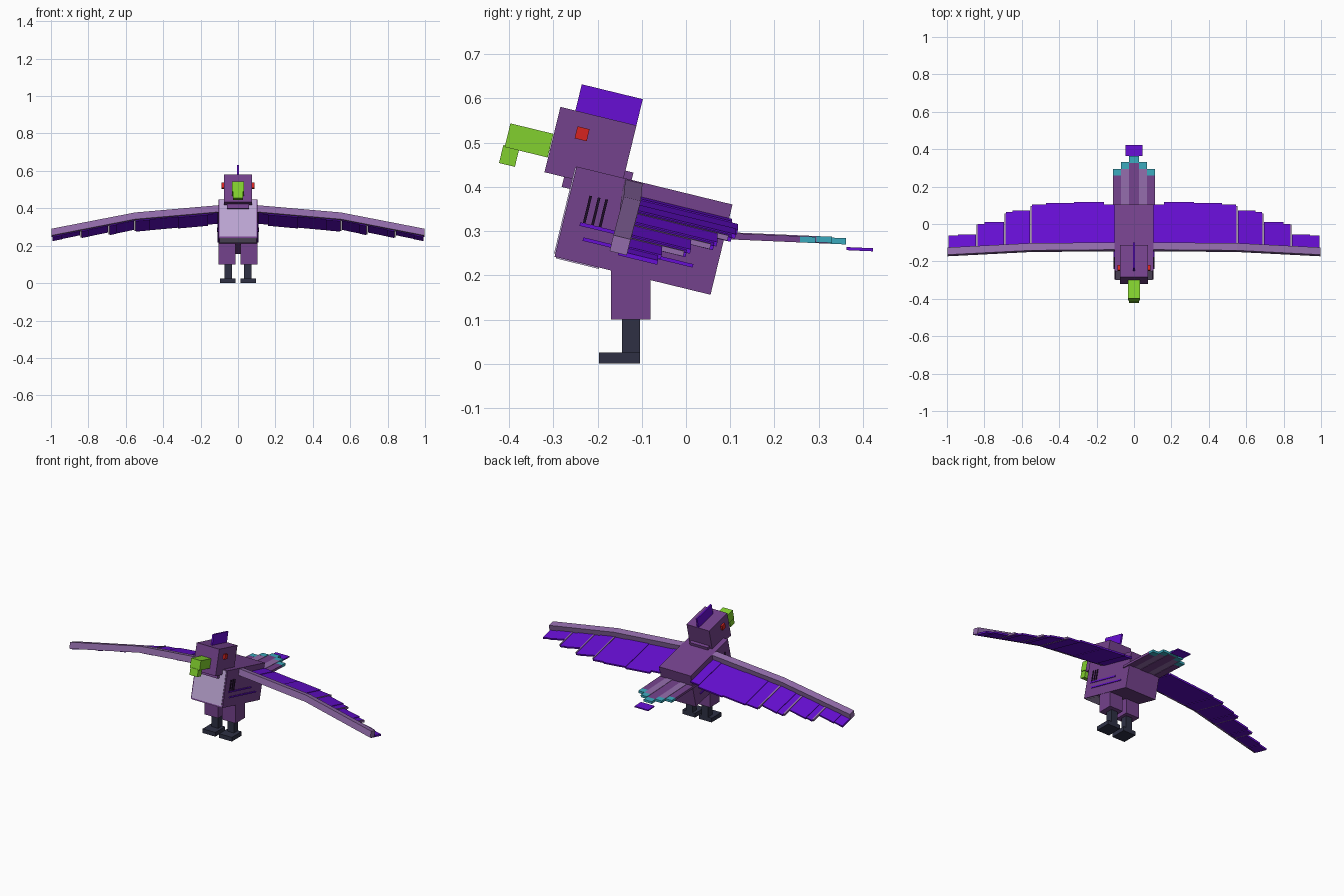
import bpy, bmesh, math
from mathutils import Matrix, Vector

if "Cube" in bpy.data.objects:
    bpy.data.objects.remove(bpy.data.objects["Cube"])

PITCH = math.radians(-13.7)
U = Vector((0, math.cos(PITCH), math.sin(PITCH)))    # rearward along the body
V = Vector((0, -math.sin(PITCH), math.cos(PITCH)))   # upward from the back


def lin(c):
    c /= 255
    return c / 12.92 if c <= 0.04045 else ((c + 0.055) / 1.055) ** 2.4


def material(name, r, g, b):
    m = bpy.data.materials.new(name)
    m.diffuse_color = (lin(r), lin(g), lin(b), 1)
    m.use_nodes = True
    m.node_tree.nodes["Principled BSDF"].inputs["Base Color"].default_value = m.diffuse_color
    return m


PLUM = material("plum", 116, 66, 140)
MAUVE = material("mauve", 146, 108, 170)
VIOLET = material("violet", 103, 14, 212)
LAVENDER = material("lavender", 190, 167, 213)
GREEN = material("beak_green", 130, 208, 46)
RED = material("red", 214, 36, 32)
NAVY = material("navy", 46, 48, 68)
TEAL = material("teal", 58, 168, 188)
BLACK = material("black", 28, 12, 38)


def finish(name, bm, mat, mirror):
    bmesh.ops.recalc_face_normals(bm, faces=bm.faces)
    me = bpy.data.meshes.new(name)
    bm.to_mesh(me)
    bm.free()
    me.materials.append(mat)
    ob = bpy.data.objects.new(name, me)
    bpy.context.collection.objects.link(ob)
    if mirror:
        ob.modifiers.new("mirror", 'MIRROR').use_mirror_merge = False
    return ob


def box(name, centre, size, mat, pitch=PITCH, mirror=False):
    """Box with given centre and size, pitched about x."""
    bm = bmesh.new()
    mtx = Matrix.Translation(centre) @ Matrix.Rotation(pitch, 4, 'X') @ Matrix.Diagonal((*size, 1))
    bmesh.ops.create_cube(bm, size=1, matrix=mtx)
    return finish(name, bm, mat, mirror)


def beam(name, a, b, la, lb, height, mat):
    """Mirrored bar from a to b; la and lb give (front, back) reach along U."""
    bm = bmesh.new()
    rings = []
    for p, (f, r) in ((a, la), (b, lb)):
        rings.append([bm.verts.new(p + U * s + V * h) for s, h in
                      ((f, -height / 2), (r, -height / 2), (r, height / 2), (f, height / 2))])
    bm.faces.new(rings[0])
    bm.faces.new(rings[1])
    for i in range(4):
        j = (i + 1) % 4
        bm.faces.new((rings[0][i], rings[0][j], rings[1][j], rings[1][i]))
    return finish(name, bm, mat, True)


# Body, neck and breast
BODY = Vector((0, -0.096, 0.301))
box("body", BODY, (0.21, 0.363, 0.21), PLUM)
box("neck", (0, -0.2, 0.416), (0.12, 0.15, 0.07), PLUM)
box("breast", BODY - U * 0.1815 + V * 0.002, (0.196, 0.006, 0.2), LAVENDER)
box("belly_patch", BODY - U * 0.128 - V * 0.105, (0.196, 0.1, 0.006), LAVENDER)

# Head
box("head", (0, -0.216, 0.486), (0.15, 0.177, 0.152), PLUM)
box("crest", (0, -0.174, 0.585), (0.01, 0.142, 0.062), VIOLET)
box("beak", (0, -0.355, 0.505), (0.064, 0.1, 0.055), GREEN)
box("beak_tip", (0, -0.4, 0.47), (0.052, 0.037, 0.042), GREEN)
box("eye", (0.078, -0.235, 0.52), (0.018, 0.028, 0.028), RED, mirror=True)

# Legs
box("thigh", (0.058, -0.125, 0.16), (0.09, 0.09, 0.12), PLUM, 0, True)
box("shank", (0.052, -0.124, 0.06), (0.042, 0.041, 0.09), NAVY, 0, True)
box("foot", (0.055, -0.15, 0.0125), (0.084, 0.093, 0.025), NAVY, 0, True)

# Thin marks on the body sides
for i, y in enumerate((-0.223, -0.204, -0.187)):
    box(f"side_bar_{i}", (0.105, y, 0.348 - 0.004 * i), (0.008, 0.006, 0.065), BLACK, mirror=True)
for i, (y0, y1, z) in enumerate(((-0.24, -0.03, 0.316), (-0.233, 0.016, 0.282))):
    mid = (y0 + y1) / 2
    box(f"side_stripe_{i}", (0.105, mid, z + (mid - y0) * math.tan(PITCH)),
        (0.009, (y1 - y0) / math.cos(PITCH), 0.008), VIOLET, mirror=True)

# Wing arm in two segments
JOINTS = [Vector((0.09, -0.122, 0.395)), Vector((0.55, -0.126, 0.355)), Vector((0.998, -0.149, 0.268))]


def arm(x):
    i = 0 if x <= 0.55 else 1
    a, b = JOINTS[i], JOINTS[i + 1]
    return a.lerp(b, (x - a.x) / (b.x - a.x))


for name, a, b in (("inner_wing_arm", 0, 1), ("outer_wing_arm", 1, 2)):
    beam(name, JOINTS[a], JOINTS[b], (-0.02, 0.02), (-0.02, 0.02), 0.037, MAUVE)

# Flight feathers: inner x, outer x, trailing edge y
FEATHERS = [(0.1, 0.16, 0.103), (0.16, 0.32, 0.116), (0.32, 0.47, 0.112), (0.47, 0.545, 0.102),
            (0.555, 0.65, 0.07), (0.65, 0.685, 0.062), (0.695, 0.8, 0.01), (0.8, 0.835, 0.0),
            (0.845, 0.94, -0.056), (0.94, 0.993, -0.064)]
for i, (x0, x1, y) in enumerate(FEATHERS):
    a, b = (arm(x) - V * (0.016 + 0.003 * (i % 2)) for x in (x0, x1))
    beam(f"feather_{i}", a, b, (0, (y - a.y) / U.y), (0, (y - b.y) / U.y), 0.01, VIOLET)

# Slim quills between the feather groups
for i, (x, y) in enumerate(((0.545, 0.095), (0.685, 0.055), (0.835, -0.005))):
    a, b = arm(x) - V * 0.016, arm(x + 0.008) - V * 0.016
    beam(f"quill_{i}", a, b, (0, (y - a.y) / U.y), (0, (y - b.y) / U.y), 0.012, MAUVE)

# Stepped tail with teal ends
TAIL = math.radians(-2.5)


def tail_piece(name, x, width, y0, y1, lift, mat, mirror):
    mid = (y0 + y1) / 2
    z = 0.288 + lift + (mid - 0.105) * math.tan(TAIL)
    box(name, (x, mid, z), (width, y1 - y0, 0.014), mat, TAIL, mirror)


for name, x, w, end, lift, mat in (("centre_tail", 0, 0.054, 0.362, 0.0, PLUM),
                                   ("middle_tail", 0.048, 0.042, 0.33, 0.002, MAUVE),
                                   ("outer_tail", 0.09, 0.042, 0.293, 0.0, PLUM)):
    tail_piece(name, x, w, 0.04, end - 0.035, lift, mat, x > 0)
    tail_piece(name + "_end", x, w, end - 0.035, end, lift, TEAL, x > 0)
box("tail_tip", (0, 0.393, 0.259), (0.09, 0.06, 0.007), VIOLET, TAIL)
